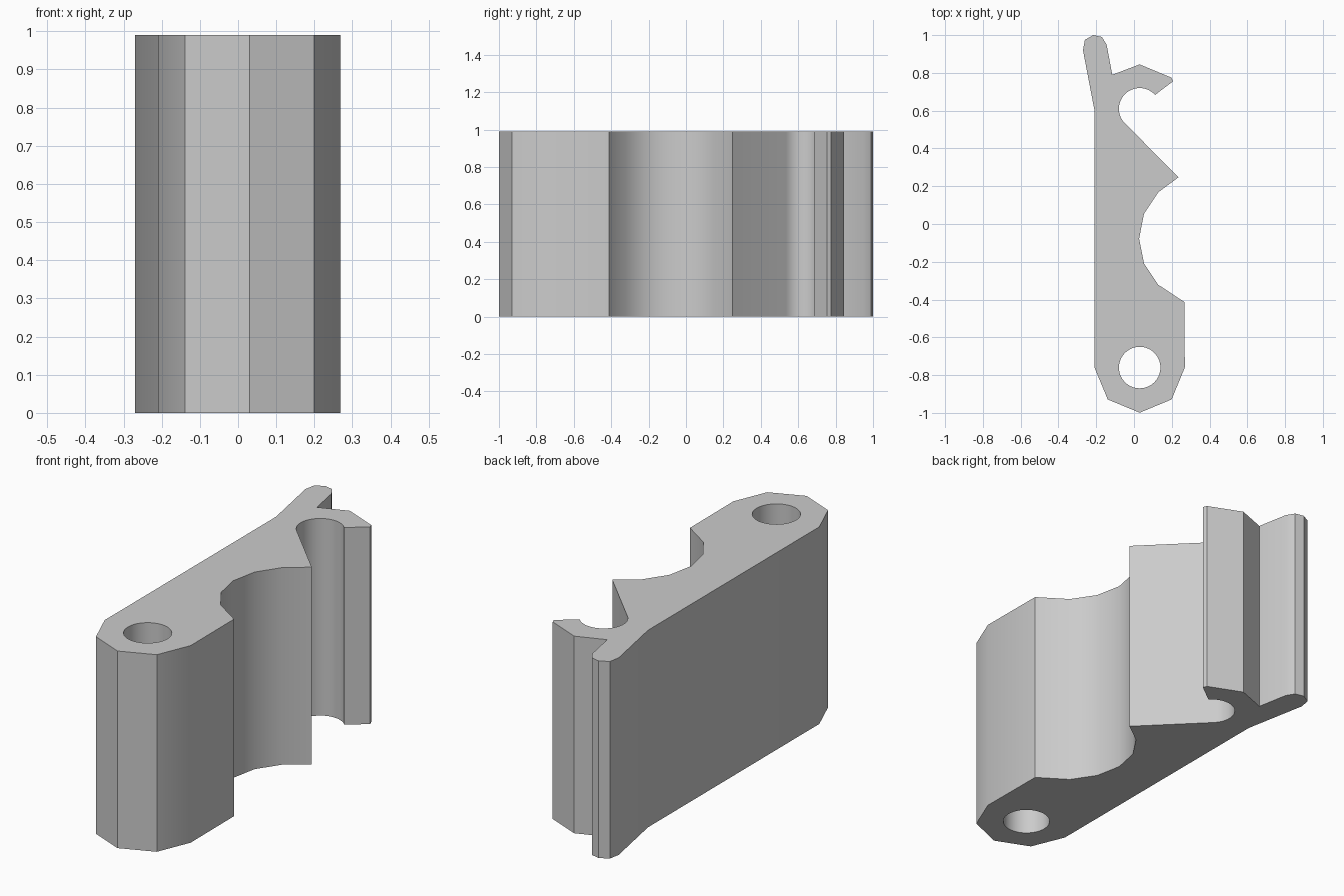
import bpy
import bmesh
from math import cos, sin, radians

cube = bpy.data.objects.get("Cube")
if cube:
    bpy.data.objects.remove(cube, do_unlink=True)

HEIGHT = 0.99
AXIS_X = 0.03        # shared x of both round holes
HOLE_R = 0.11


def arc(cx, cy, r, start, end, steps):
    """Points along an arc, angles in degrees."""
    angles = [radians(start + (end - start) * i / steps) for i in range(steps + 1)]
    return [(cx + r * cos(a), cy + r * sin(a)) for a in angles]


# Rounded foot: half of an octagon around the pivot hole
outline = arc(AXIS_X, -0.76, 0.239, 180, 360, 4)
# Flank and faceted concave scoop, ending in a pointed tooth
outline += [(0.267, -0.413)]
outline += arc(0.373, -0.077, 0.346, 225, 112.5, 5)[:-1]
outline += [(0.236, 0.248)]
# Open hook: round seat, then the blunt tip and back of the hook
outline += arc(AXIS_X, 0.61, HOLE_R, 222, 42, 20)
outline += [(0.206, 0.755), (0.198, 0.775), (AXIS_X, 0.845), (-0.115, 0.79)]
# Slanted arm with a rounded end
outline += [(-0.145, 0.95), (-0.17, 0.99), (-0.215, 1.0),
            (-0.26, 0.975), (-0.27, 0.92), (-0.209, 0.60)]

pivot_hole = arc(AXIS_X, -0.76, HOLE_R, 0, 360, 40)[:-1]

# Fill the profile with its hole and extrude it upward
bm = bmesh.new()
for loop in (outline, pivot_hole):
    verts = [bm.verts.new((x, y, 0)) for x, y in loop]
    for i, v in enumerate(verts):
        bm.edges.new((verts[i - 1], v))
bmesh.ops.triangle_fill(bm, use_beauty=True, edges=bm.edges[:])
extruded = bmesh.ops.extrude_face_region(bm, geom=bm.faces[:], use_keep_orig=True)
top = [g for g in extruded["geom"] if isinstance(g, bmesh.types.BMVert)]
bmesh.ops.translate(bm, verts=top, vec=(0, 0, HEIGHT))
bmesh.ops.recalc_face_normals(bm, faces=bm.faces[:])

mesh = bpy.data.meshes.new("latch_body")
bm.to_mesh(mesh)
bm.free()
body = bpy.data.objects.new("latch_body", mesh)
bpy.context.collection.objects.link(body)

# Plain grey material
grey = bpy.data.materials.new("plain_grey")
grey.use_nodes = True
colour = (0.6, 0.6, 0.6, 1)
grey.diffuse_color = colour
grey.node_tree.nodes["Principled BSDF"].inputs["Base Color"].default_value = colour
mesh.materials.append(grey)

# Smooth the curved walls, keep the corners sharp
bpy.ops.object.select_all(action="DESELECT")
body.select_set(True)
bpy.context.view_layer.objects.active = body
bpy.ops.object.shade_smooth_by_angle(angle=radians(30))
